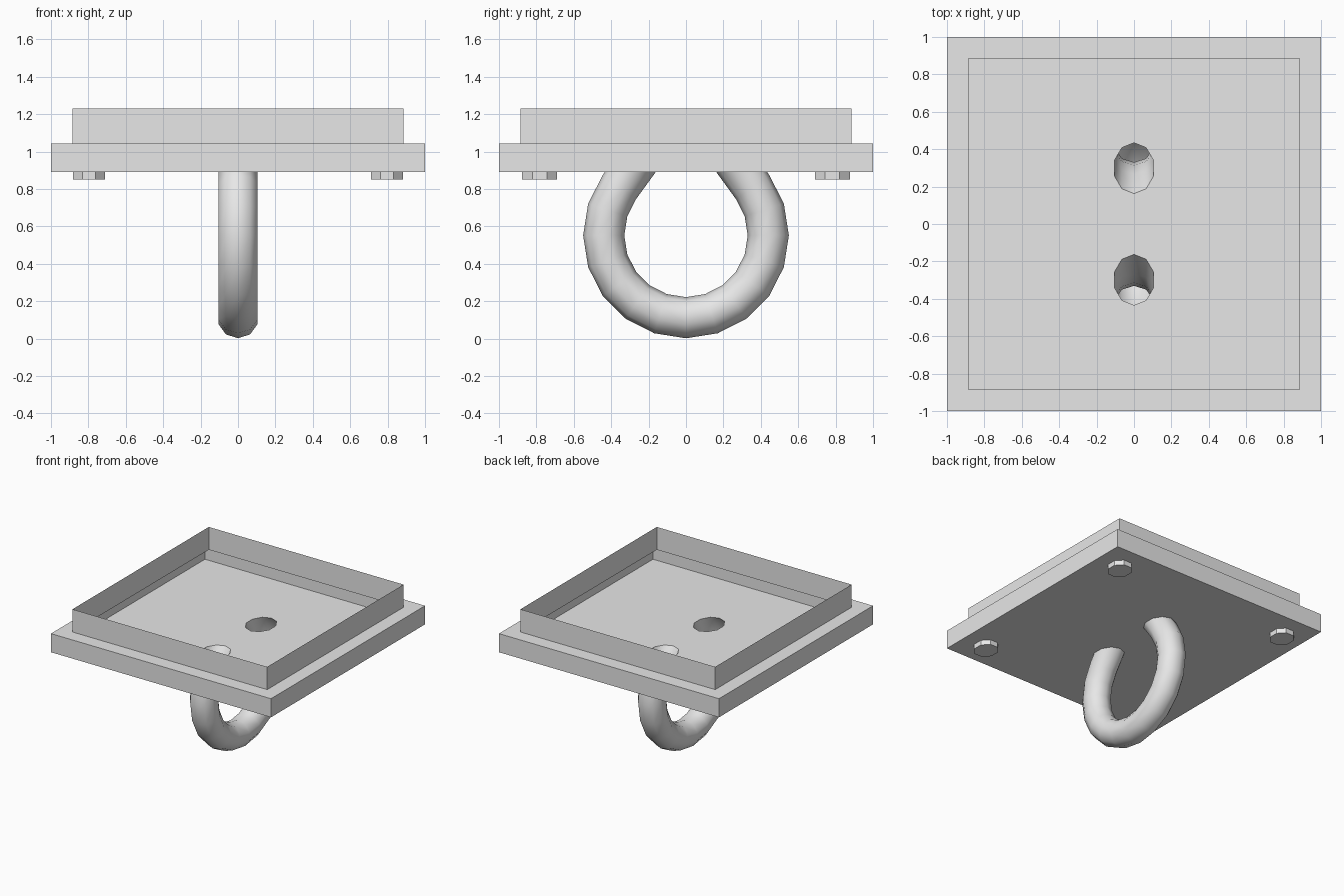
import bpy, bmesh
from math import sin, cos, tan, pi, radians
from mathutils import Vector, Matrix

cube = bpy.data.objects.get("Cube")
if cube:
    bpy.data.objects.remove(cube, do_unlink=True)

FLOOR, LEDGE, TOP = 0.89, 1.043, 1.23
RING_Z, RING_R, TUBE_R, SIDES = 0.552, 0.44, 0.11, 10

grey = bpy.data.materials.new("light grey")
grey.use_nodes = True
grey.diffuse_color = (0.8, 0.8, 0.8, 1)
grey.node_tree.nodes["Principled BSDF"].inputs["Base Color"].default_value = (0.8, 0.8, 0.8, 1)


def finish(bm, name, smooth=False):
    mesh = bpy.data.meshes.new(name)
    for f in bm.faces:
        f.smooth = smooth
    bm.to_mesh(mesh)
    bm.free()
    mesh.materials.append(grey)
    obj = bpy.data.objects.new(name, mesh)
    bpy.context.collection.objects.link(obj)
    return obj


def bridge(bm, a, b):
    n = len(a)
    for i in range(n):
        j = (i + 1) % n
        bm.faces.new((a[i], a[j], b[j], b[i]))


def tube_section(angle):
    """Points of the tube's cross-section at an angle round the ring."""
    out = Vector((0, cos(angle), sin(angle)))
    centre = Vector((0, 0, RING_Z)) + out * RING_R
    return [centre + out * TUBE_R * cos(t) + Vector((TUBE_R * sin(t), 0, 0))
            for t in (2 * pi * k / SIDES for k in range(SIDES))]


def tube_end(angle):
    """End section slid along the tangent until it meets the floor."""
    slope = -tan(angle)
    return [Vector((p.x, p.y + (FLOOR - p.z) * slope, FLOOR))
            for p in tube_section(angle)]


# Hook: open ring whose two straight ends run into the floor
start, step, count = radians(36), radians(-18), 14
sections = [tube_section(start + step * i) for i in range(count + 1)]
ends = [tube_end(start), tube_end(start + step * count)]
bm = bmesh.new()
loops = [[bm.verts.new(p) for p in s] for s in [ends[0]] + sections + [ends[1]]]
for a, b in zip(loops, loops[1:]):
    bridge(bm, a, b)
bmesh.ops.recalc_face_normals(bm, faces=bm.faces[:])
finish(bm, "hook", smooth=True)

# Tray: thin open shell with a raised rim, a ledge and outer walls
bm = bmesh.new()
profile = [(1, FLOOR), (1, LEDGE), (0.885, LEDGE), (0.885, TOP)]
corners = [(-1, -1), (1, -1), (1, 1), (-1, 1)]
loops = [[bm.verts.new((r * x, r * y, z)) for x, y in corners] for r, z in profile]
for a, b in zip(loops, loops[1:]):
    bridge(bm, a, b)

# Tray floor: square with two holes that open into the hook
edges = [bm.edges.get((loops[0][i], loops[0][(i + 1) % 4])) for i in range(4)]
for end in ends:
    vs = [bm.verts.new(p) for p in end]
    edges += [bm.edges.new((vs[i], vs[(i + 1) % SIDES])) for i in range(SIDES)]
bmesh.ops.triangle_fill(bm, edges=edges, use_beauty=True, normal=(0, 0, -1))
finish(bm, "tray")

# Feet: low eight-sided studs under the corners
for sx, side in ((1, "left"), (-1, "right")):
    for sy, end in ((-1, "front"), (1, "back")):
        bm = bmesh.new()
        bmesh.ops.create_cone(bm, cap_ends=True, segments=8, depth=0.04,
                              radius1=1 / cos(pi / 8), radius2=1 / cos(pi / 8),
                              matrix=Matrix.Rotation(pi / 8, 4, 'Z'))
        # Keep only the walls and the underside
        caps = [f for f in bm.faces if f.calc_center_median().z > 0.01]
        bmesh.ops.delete(bm, geom=caps, context='FACES_ONLY')
        xs = max(v.co.x for v in bm.verts)
        ys = max(v.co.y for v in bm.verts)
        bmesh.ops.scale(bm, vec=(0.085 / xs, 0.093 / ys, 1), verts=bm.verts[:])
        bmesh.ops.translate(bm, vec=(sx * 0.797, sy * 0.783, FLOOR - 0.02), verts=bm.verts[:])
        finish(bm, f"{end}_{side}_foot")
